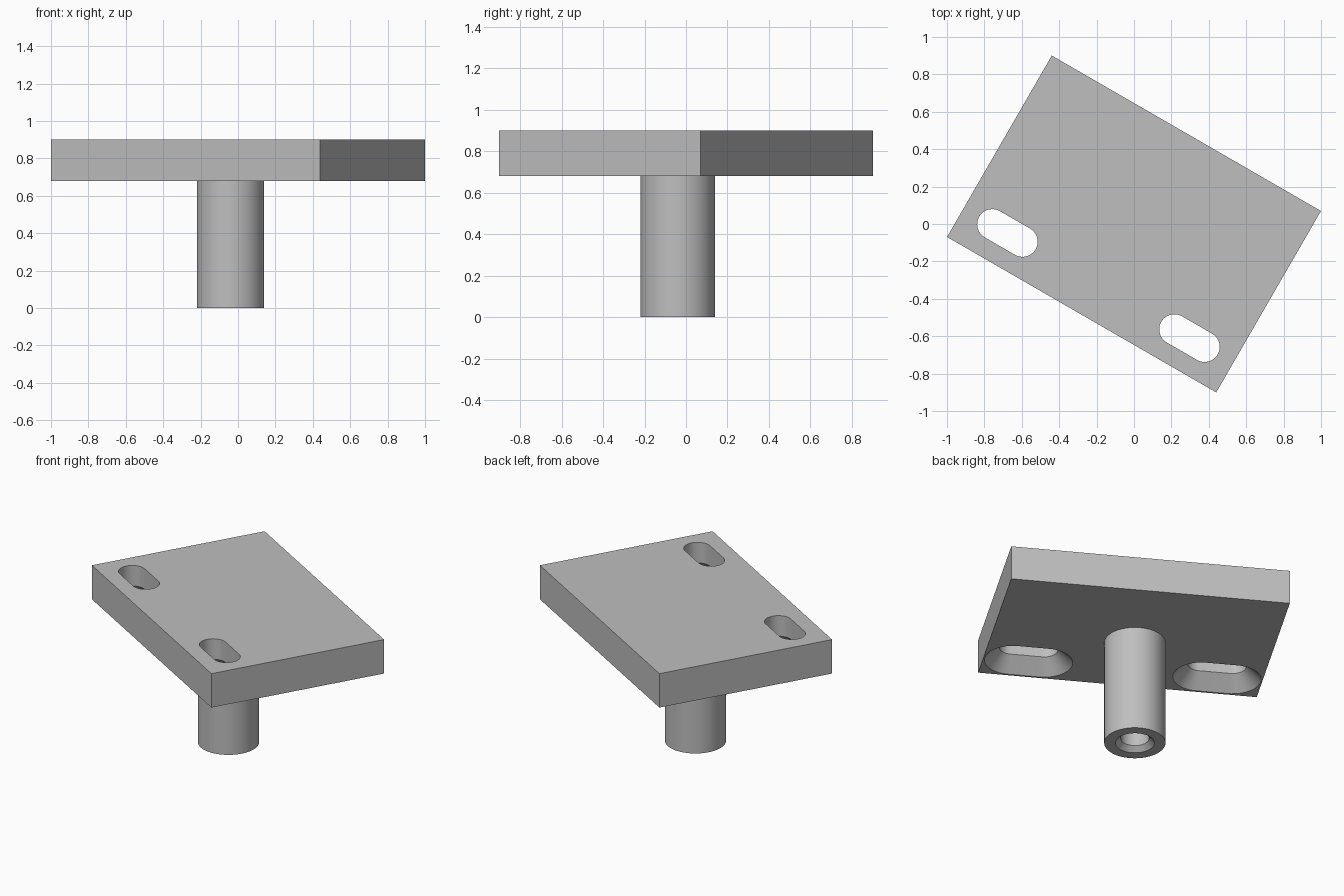
import bpy, bmesh, math
from mathutils import Matrix

if "Cube" in bpy.data.objects:
    bpy.data.objects.remove(bpy.data.objects["Cube"], do_unlink=True)

grey = bpy.data.materials.new("plain grey")
grey.use_nodes = True
colour = (0.52, 0.52, 0.52, 1)
grey.diffuse_color = colour
grey.node_tree.nodes["Principled BSDF"].inputs["Base Color"].default_value = colour

TURN = Matrix.Rotation(math.radians(-30), 4, "Z")
BOTTOM, TOP = 0.68, 0.9


def loft(name, rings, matrix=Matrix(), cap_start=True, cap_end=True):
    """Skin a stack of point rings into a mesh object."""
    bm = bmesh.new()
    loops = [[bm.verts.new(p) for p in ring] for ring in rings]
    for a, b in zip(loops, loops[1:]):
        for i in range(len(a)):
            j = (i + 1) % len(a)
            bm.faces.new((a[i], a[j], b[j], b[i]))
    if cap_start:
        bm.faces.new(loops[0][::-1])
    if cap_end:
        bm.faces.new(loops[-1])
    bm.transform(matrix)
    bmesh.ops.recalc_face_normals(bm, faces=bm.faces)
    mesh = bpy.data.meshes.new(name)
    bm.to_mesh(mesh)
    bm.free()
    mesh.materials.append(grey)
    obj = bpy.data.objects.new(name, mesh)
    bpy.context.collection.objects.link(obj)
    return obj


def slot_ring(radius, z, half=0.093, steps=24):
    """Stadium outline: a circle whose halves are pulled apart along x."""
    ring = []
    for side in (1, -1):
        for k in range(steps + 1):
            a = math.pi * (k / steps - 0.5)
            ring.append((side * (half + radius * math.cos(a)), side * radius * math.sin(a), z))
    return ring


def circle(radius, z, steps=64):
    return [(radius * math.cos(math.tau * k / steps), radius * math.sin(math.tau * k / steps), z)
            for k in range(steps)]


def smooth(obj):
    bpy.ops.object.select_all(action="DESELECT")
    obj.select_set(True)
    bpy.context.view_layer.objects.active = obj
    bpy.ops.object.shade_smooth_by_angle(angle=math.radians(30))


# Mounting plate, turned about the vertical axis
corners = [(-0.831, -0.56), (0.831, -0.56), (0.831, 0.56), (-0.831, 0.56)]
plate = loft("mounting_plate", [[(x, y, z) for x, y in corners] for z in (BOTTOM, TOP)], TURN)

# Two slots, countersunk from below
cutters = []
for side in (-1, 1):
    rings = [slot_ring(0.178, BOTTOM - 0.01), slot_ring(0.081, BOTTOM + 0.087),
             slot_ring(0.081, TOP + 0.05)]
    cutter = loft("slot_cutter", rings, TURN @ Matrix.Translation((side * 0.562, -0.38, 0)))
    cutter.hide_render = True
    cutters.append(cutter)
    cut = plate.modifiers.new("slot", "BOOLEAN")
    cut.operation = "DIFFERENCE"
    cut.solver = "EXACT"
    cut.object = cutter

bpy.ops.object.select_all(action="DESELECT")
plate.select_set(True)
bpy.context.view_layer.objects.active = plate
for name in [m.name for m in plate.modifiers]:
    bpy.ops.object.modifier_apply(modifier=name)
for cutter in cutters:
    bpy.data.objects.remove(cutter, do_unlink=True)
smooth(plate)

# Round post with a chamfered blind bore in its lower end
profile = [(0.18, BOTTOM), (0.18, 0), (0.115, 0), (0.084, 0.031), (0.084, 0.45)]
post = loft("post", [circle(r, z) for r, z in profile],
            Matrix.Translation((-0.04, -0.04, 0)), cap_start=False)
# Face outward from the solid, since the top is open against the plate
if post.data.polygons[0].normal.dot(post.data.polygons[0].center) < 0:
    post.data.flip_normals()
smooth(post)
